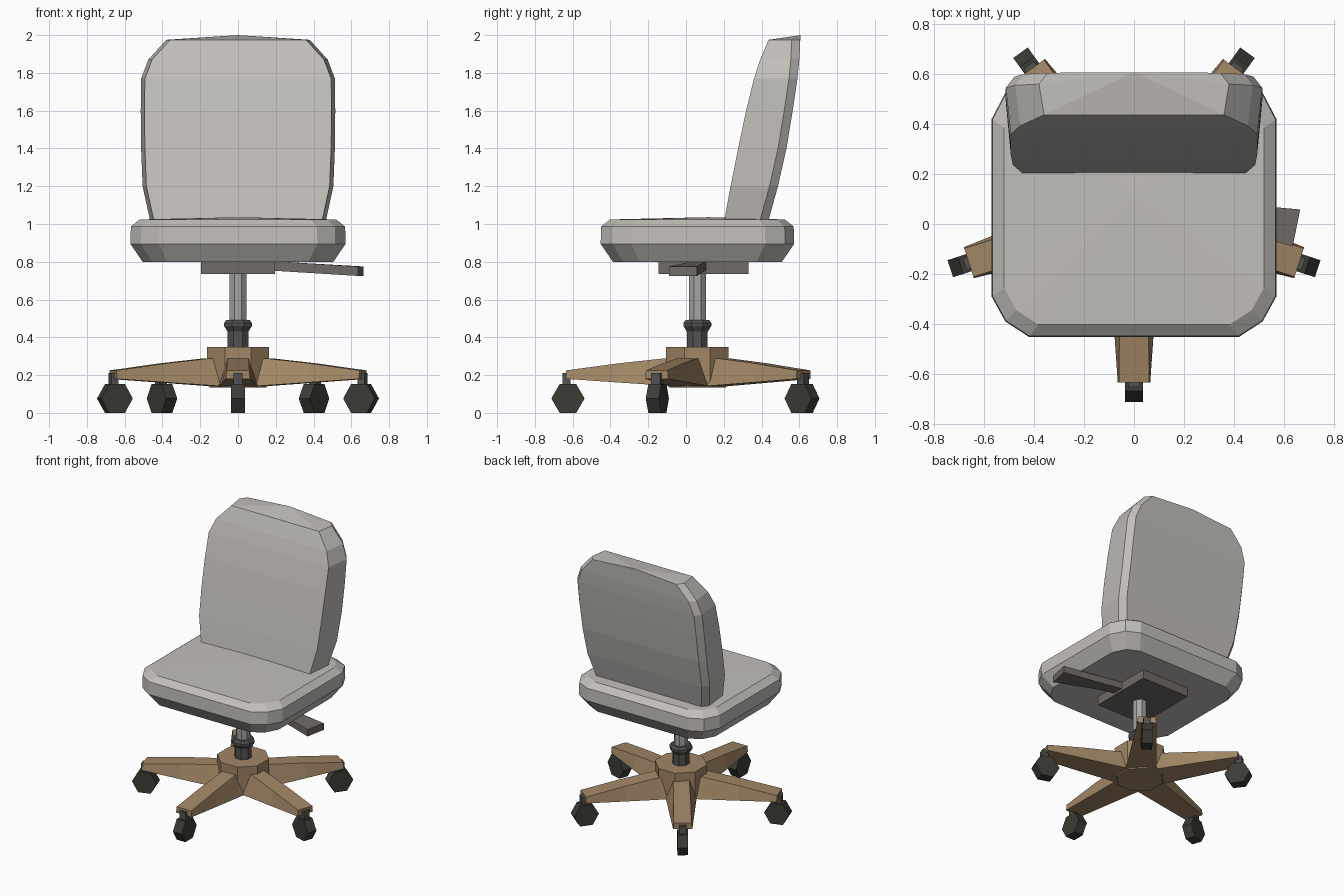
import bpy, bmesh, math
from mathutils import Matrix, Vector

if "Cube" in bpy.data.objects:
    bpy.data.objects.remove(bpy.data.objects["Cube"])


def mat(name, rgb):
    m = bpy.data.materials.new(name)
    m.diffuse_color = (*rgb, 1)
    m.use_nodes = True
    m.node_tree.nodes["Principled BSDF"].inputs["Base Color"].default_value = m.diffuse_color
    return m


FABRIC = mat("light_grey_fabric", (0.54, 0.52, 0.49))
WOOD = mat("tan_base", (0.36, 0.24, 0.13))
RUBBER = mat("black_rubber", (0.045, 0.045, 0.036))
PLATE = mat("warm_grey_metal", (0.16, 0.145, 0.13))
STEEL = mat("steel", (0.38, 0.38, 0.37))
DARK = mat("dark_grey_plastic", (0.085, 0.085, 0.08))
CY = 0.06  # y of the column


def loft(name, rings, material, matrix=None, apex=None):
    """Skin closed rings of equal length; apex fans the last cap."""
    bm = bmesh.new()
    vr = [[bm.verts.new(p) for p in r] for r in rings]
    n = len(vr[0])
    for a, b in zip(vr, vr[1:]):
        for i in range(n):
            j = (i + 1) % n
            bm.faces.new((a[i], a[j], b[j], b[i]))
    bm.faces.new(vr[0][::-1])
    if apex:
        t = bm.verts.new(apex)
        for i in range(n):
            bm.faces.new((vr[-1][i], vr[-1][(i + 1) % n], t))
    else:
        bm.faces.new(vr[-1])
    bmesh.ops.recalc_face_normals(bm, faces=bm.faces)
    me = bpy.data.meshes.new(name)
    bm.to_mesh(me)
    bm.free()
    me.materials.append(material)
    ob = bpy.data.objects.new(name, me)
    bpy.context.collection.objects.link(ob)
    if matrix:
        ob.matrix_world = matrix
    return ob


def lathe(name, profile, material, sides=8):
    """Flat-sided column part; profile is (apothem, z)."""
    k = 1 / math.cos(math.pi / sides)
    rings = [[(r * k * math.cos((i + .5) * math.tau / sides),
               CY + r * k * math.sin((i + .5) * math.tau / sides), z)
              for i in range(sides)] for r, z in profile]
    return loft(name, rings, material)


def box(name, x0, x1, y0, y1, z0, z1, material, matrix=None):
    rings = [[(x0, y0, z), (x1, y0, z), (x1, y1, z), (x0, y1, z)] for z in (z0, z1)]
    return loft(name, rings, material, matrix)


# seat cushion: rounded outline, inset at bottom and top, slightly domed
half = [(0.42, -0.452), (0.515, -0.39), (0.57, -0.29),
        (0.57, 0.42), (0.515, 0.525), (0.42, 0.573)]
outline = half + [(-x, y) for x, y in reversed(half)]


def seat_ring(inset, z):
    sx, sy = 1 - inset / 0.57, 1 - inset / 0.513
    return [(x * sx, 0.06 + (y - 0.06) * sy, z) for x, y in outline]


loft("seat", [seat_ring(0.065, 0.80), seat_ring(0, 0.895),
              seat_ring(0.003, 0.987), seat_ring(0.05, 1.024)],
     FABRIC, apex=(0, 0.12, 1.036))

# backrest: rows of z, half width, front y, rear y
rows = [(0.98, 0.455, 0.197, 0.425), (1.03, 0.468, 0.205, 0.44),
        (1.20, 0.505, 0.236, 0.487), (1.40, 0.513, 0.276, 0.532),
        (1.60, 0.515, 0.318, 0.565), (1.77, 0.513, 0.360, 0.59),
        (1.87, 0.475, 0.393, 0.60), (1.975, 0.38, 0.437, 0.605)]
rings = []
for z, w, f, r in rows:
    side = [(w - 0.02, f, z), (w, r - 0.045, z), (w - 0.035, r, z)]
    rings.append(side + [(-x, y, h) for x, y, h in reversed(side)])
loft("backrest", rings, FABRIC, apex=(0, 0.607, 2.0))

# mechanism plate and paddle lever
box("seat_plate", -0.195, 0.195, -0.145, 0.33, 0.735, 0.815, PLATE)
lever = []
for xa, ya, xb, yb, z0, z1 in [(0.15, 0.035, 0.15, 0.11, 0.755, 0.805),
                               (0.36, -0.01, 0.37, 0.085, 0.742, 0.792),
                               (0.635, -0.09, 0.665, 0.058, 0.725, 0.775)]:
    lever.append([(xa, ya, z0), (xb, yb, z0), (xb, yb, z1), (xa, ya, z1)])
loft("height_lever", lever, PLATE)

# gas column
lathe("column", [(0.045, 0.45), (0.045, 0.75)], STEEL)
lathe("column_sleeve", [(0.055, 0.33), (0.055, 0.43), (0.074, 0.46),
                        (0.074, 0.475), (0.062, 0.492)], DARK)

# hub
lathe("base_hub", [(0.15, 0.135), (0.165, 0.16), (0.165, 0.35)], WOOD)

# five legs with casters, each built along +x then turned about the column
for i in range(5):
    m = Matrix.Translation(Vector((0, CY, 0))) @ Matrix.Rotation(
        math.radians(-90 + 72 * i), 4, 'Z')
    # r, bottom half width, top half width, bottom z, top z
    leg = [[(r, -b, z0), (r, b, z0), (r, t, z1), (r, -t, z1)]
           for r, b, t, z0, z1 in [(0.08, 0.108, 0.055, 0.138, 0.293),
                                   (0.18, 0.100, 0.055, 0.145, 0.288),
                                   (0.42, 0.084, 0.058, 0.161, 0.262),
                                   (0.695, 0.065, 0.060, 0.18, 0.225)]]
    loft(f"base_leg_{i + 1}", leg, WOOD, m)
    box(f"caster_stem_{i + 1}", 0.672, 0.713, -0.025, 0.025, 0.11, 0.21, DARK, m)
    wheel = [[(0.685 + 0.088 * math.cos(k * math.pi / 3), y,
               0.0762 + 0.088 * math.sin(k * math.pi / 3)) for k in range(6)]
             for y in (-0.036, 0.036)]
    loft(f"caster_wheel_{i + 1}", wheel, RUBBER, m)
